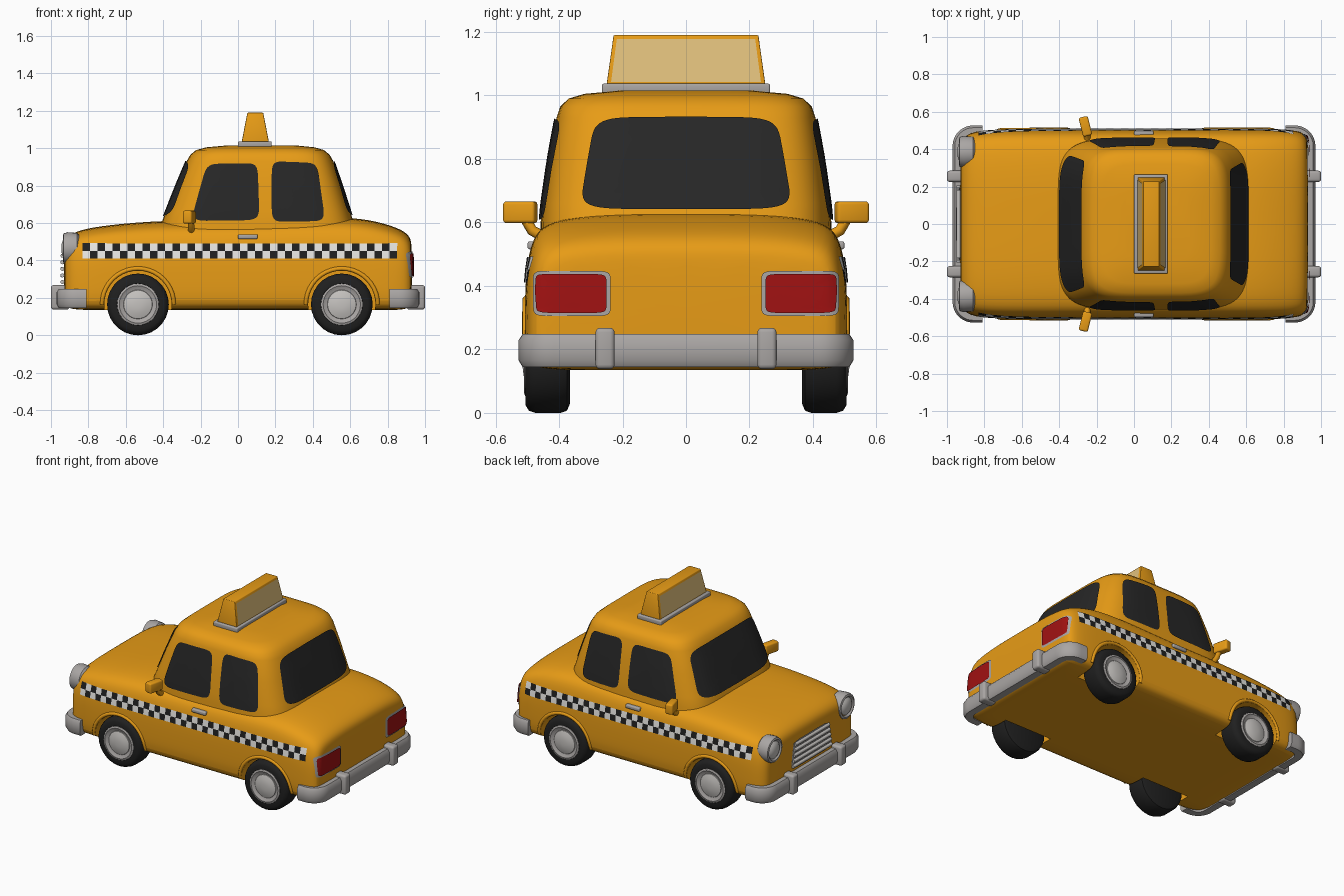
import bpy, bmesh, math
from mathutils import Vector
from mathutils.bvhtree import BVHTree

if "Cube" in bpy.data.objects:
    bpy.data.objects.remove(bpy.data.objects["Cube"])


def material(name, r, g, b):
    m = bpy.data.materials.new(name)
    m.diffuse_color = (r, g, b, 1)
    m.use_nodes = True
    m.node_tree.nodes["Principled BSDF"].inputs["Base Color"].default_value = m.diffuse_color
    return m


PAINT = material("taxi yellow", 0.80, 0.33, 0.008)
CHROME = material("chrome grey", 0.40, 0.38, 0.37)
LIGHT = material("pale metal", 0.56, 0.54, 0.52)
GLASS = material("dark glass", 0.02, 0.02, 0.02)
TYRE = material("tyre black", 0.014, 0.014, 0.014)
RED = material("lamp red", 0.36, 0.006, 0.006)
WHITE = material("check white", 0.80, 0.79, 0.76)
CREAM = material("sign cream", 0.74, 0.52, 0.20)


def finish(name, bm, mats, smooth=True, recalc=True):
    if recalc:
        bmesh.ops.recalc_face_normals(bm, faces=bm.faces)
    me = bpy.data.meshes.new(name)
    bm.to_mesh(me)
    bm.free()
    ob = bpy.data.objects.new(name, me)
    bpy.context.collection.objects.link(ob)
    for m in mats:
        me.materials.append(m)
    if smooth:
        select(ob)
        bpy.ops.object.shade_smooth_by_angle(angle=math.radians(40))
    return ob


def select(ob):
    bpy.ops.object.select_all(action='DESELECT')
    ob.select_set(True)
    bpy.context.view_layer.objects.active = ob


def loft(name, rings, mat):
    bm = bmesh.new()
    rows = [[bm.verts.new(p) for p in r] for r in rings]
    n = len(rows[0])
    for a, b in zip(rows, rows[1:]):
        for i in range(n):
            bm.faces.new((a[i], a[(i + 1) % n], b[(i + 1) % n], b[i]))
    bm.faces.new(rows[0])
    bm.faces.new(rows[-1])
    return finish(name, bm, [mat])


def squircle(a, n):
    c, s = math.cos(a), math.sin(a)
    return (math.copysign(abs(c) ** (2 / n), c), math.copysign(abs(s) ** (2 / n), s))


def box(name, lo, hi, mat, bevel=0.0, taper=(0, 0)):
    bm = bmesh.new()
    bmesh.ops.create_cube(bm, size=1)
    for v in bm.verts:
        top = v.co.z > 0
        sx, sy = math.copysign(1, v.co.x), math.copysign(1, v.co.y)
        v.co = [lo[i] + (hi[i] - lo[i]) * (v.co[i] + 0.5) for i in range(3)]
        if top:
            v.co.x -= sx * taper[0]
            v.co.y -= sy * taper[1]
    if bevel:
        bmesh.ops.bevel(bm, geom=bm.edges[:], offset=bevel, segments=3, profile=0.5, affect='EDGES')
    return finish(name, bm, [mat])


def lathe(name, profile, centre, axis, mat, seg=28):
    """Turn (radius, distance) points about an axis through the centre."""
    ax = Vector(axis)
    u = Vector((0, 0, 1))
    w = ax.cross(u)
    rings = [[Vector(centre) + ax * d + (u * math.cos(t) + w * math.sin(t)) * max(r, 0.001)
              for t in (2 * math.pi * i / seg for i in range(seg))] for r, d in profile]
    return loft(name, rings, mat)


def tube(name, pts, r, mat):
    cu = bpy.data.curves.new(name, 'CURVE')
    cu.dimensions = '3D'
    cu.bevel_depth, cu.bevel_resolution, cu.use_fill_caps = r, 2, True
    sp = cu.splines.new('POLY')
    sp.points.add(len(pts) - 1)
    for p, q in zip(sp.points, pts):
        p.co = (*q, 1)
    cu.materials.append(mat)
    ob = bpy.data.objects.new(name, cu)
    bpy.context.collection.objects.link(ob)
    select(ob)
    bpy.ops.object.convert(target='MESH')
    bpy.ops.object.shade_smooth_by_angle(angle=math.radians(50))


# Lower body: sections along the car (x, half width, top, bottom)
half = [(0.6, 0), (0.93, 0), (1, 0.08), (1, 0.35), (0.995, 0.62), (0.955, 0.85), (0.85, 0.955), (0.5, 1)]
sections = [(-0.93, 0.41, 0.47, 0.19), (-0.92, 0.455, 0.515, 0.15), (-0.87, 0.497, 0.56, 0.135),
            (-0.7, 0.508, 0.59, 0.135), (-0.4, 0.508, 0.615, 0.135), (0, 0.508, 0.615, 0.135),
            (0.4, 0.508, 0.63, 0.135), (0.62, 0.508, 0.63, 0.135), (0.76, 0.508, 0.605, 0.135),
            (0.88, 0.50, 0.565, 0.135), (0.922, 0.475, 0.525, 0.15), (0.93, 0.43, 0.48, 0.18)]
rings = []
for x, w, t, b in sections:
    side = [(x, w * y, b + (t - b) * f) for y, f in half]
    rings.append([(x, 0, b)] + side + [(x, 0, t)] + [(x, -y, z) for _, y, z in reversed(side)])
body = loft("lower_body", rings, PAINT)
sub = body.modifiers.new("smooth", 'SUBSURF')
sub.levels = sub.render_levels = 2

# Wheel wells
WHEELS = [(x, s) for x in (-0.535, 0.555) for s in (-1, 1)]
RAD = 0.165
select(body)
bpy.ops.object.modifier_apply(modifier="smooth")
for x, s in WHEELS:
    cut = lathe("well_cutter", [(0.18, 0.34), (0.18, 0.7)], (x, 0, RAD), (0, s, 0), PAINT, 40)
    mod = body.modifiers.new("well", 'BOOLEAN')
    mod.operation, mod.solver, mod.object = 'DIFFERENCE', 'EXACT', cut
    select(body)
    bpy.ops.object.modifier_apply(modifier="well")
    bpy.data.objects.remove(cut)
select(body)
bpy.ops.object.shade_smooth_by_angle(angle=math.radians(40))

# Cabin: rounded plans stacked upward (z, front x, rear x, half width)
levels = [(0.45, -0.43, 0.65, 0.46), (0.60, -0.41, 0.62, 0.458), (0.66, -0.385, 0.60, 0.452),
          (0.80, -0.33, 0.555, 0.432), (0.93, -0.275, 0.51, 0.408), (0.965, -0.255, 0.49, 0.396),
          (0.99, -0.225, 0.46, 0.37), (1.005, -0.17, 0.41, 0.32), (1.016, -0.05, 0.3, 0.2)]
rings = []
for z, x0, x1, w in levels:
    pts = [squircle(2 * math.pi * i / 64, 5) for i in range(64)]
    rings.append([((x0 + x1) / 2 + (x1 - x0) / 2 * p, w * q, z) for p, q in pts])
cabin = loft("cabin", rings, PAINT)

bpy.context.view_layer.update()
deps = bpy.context.evaluated_depsgraph_get()
TREES = [BVHTree.FromObject(o, deps) for o in (body, cabin)]


def on_shell(a, z, axis, s, off):
    """Point on the car shell seen along an axis, lifted by off."""
    d = Vector((s, 0, 0)) if axis == 'x' else Vector((0, s, 0))
    start = d * 3 + (Vector((0, a, z)) if axis == 'x' else Vector((a, 0, z)))
    hits = [h for h in (t.ray_cast(start, -d) for t in TREES) if h[0]]
    if not hits:
        hits = [TREES[0].find_nearest(start - d * 2.1)]
    loc, nor = min(hits, key=lambda h: h[3])[:2]
    if nor.dot(d) < 0:
        nor = -nor
    return loc + nor * off


def face_out(bm, axis, s):
    bm.normal_update()
    k = 0 if axis == 'x' else 1
    bmesh.ops.reverse_faces(bm, faces=[f for f in bm.faces if f.normal[k] * s < 0])


def plate(name, corners, axis, s, off, mat, n=7):
    """Rounded four-cornered plate that follows the shell."""
    A, B, C, D = (Vector(c) for c in corners)
    bm = bmesh.new()
    rows, seg, steps = [], 48, 7
    for k in range(1, steps + 1):
        row = []
        for i in range(seg):
            u, v = (0.5 + 0.5 * k / steps * c for c in squircle(2 * math.pi * i / seg, n))
            p = (A * (1 - u) + B * u) * (1 - v) + (D * (1 - u) + C * u) * v
            row.append(bm.verts.new(on_shell(p.x, p.y, axis, s, off)))
        rows.append(row)
    bm.faces.new(rows[0])
    for a, b in zip(rows, rows[1:]):
        for i in range(seg):
            bm.faces.new((a[i], a[(i + 1) % seg], b[(i + 1) % seg], b[i]))
    face_out(bm, axis, s)
    return finish(name, bm, [mat], recalc=False)


# Windscreen and rear window
plate("windscreen", [(-0.37, 0.635), (0.37, 0.635), (0.33, 0.93), (-0.33, 0.93)], 'x', -1, 0.007, GLASS)
plate("rear_window", [(-0.335, 0.64), (0.335, 0.64), (0.285, 0.93), (-0.285, 0.93)], 'x', 1, 0.007, GLASS)

for s in (-1, 1):
    # Side windows
    plate("front_side_window", [(-0.25, 0.61), (0.115, 0.615), (0.105, 0.92), (-0.165, 0.915)], 'y', s, 0.007, GLASS)
    plate("rear_side_window", [(0.18, 0.605), (0.465, 0.61), (0.42, 0.92), (0.18, 0.93)], 'y', s, 0.007, GLASS)

    # Checkered stripe
    bm = bmesh.new()
    cols, rows = 42, 2
    grid = [[bm.verts.new(on_shell(-0.83 + 1.68 * i / cols, 0.41 + 0.08 * j / rows, 'y', s, 0.006))
             for j in range(rows + 1)] for i in range(cols + 1)]
    for i in range(cols):
        for j in range(rows):
            f = bm.faces.new((grid[i][j], grid[i + 1][j], grid[i + 1][j + 1], grid[i][j + 1]))
            f.material_index = (i + j) % 2
    face_out(bm, 'y', s)
    finish("checker_stripe", bm, [WHITE, TYRE], recalc=False)

    # Door handle
    y = abs(on_shell(0.05, 0.527, 'y', s, 0).y)
    ys = sorted((s * (y - 0.02), s * (y + 0.016)))
    box("door_handle", (0.0, ys[0], 0.515), (0.105, ys[1], 0.54), CHROME, 0.007)

    # Wing mirror and arm
    mirror = box("wing_mirror", (-0.025, -0.052, -0.034), (0.025, 0.052, 0.034), PAINT, 0.01)
    mirror.location = (-0.26, s * 0.522, 0.632)
    mirror.rotation_euler.z = s * math.radians(14)
    tube("mirror_arm", [(-0.25, s * 0.45, 0.555), (-0.25, s * 0.485, 0.575), (-0.252, s * 0.505, 0.61)], 0.017, PAINT)

    # Tail lamp with bright rim
    a, b = s * 0.237, s * 0.478
    plate("tail_lamp_rim", [(a, 0.305), (b, 0.305), (b, 0.447), (a, 0.447)], 'x', 1, 0.005, CHROME, 9)
    a, b = s * 0.25, s * 0.468
    plate("tail_lamp", [(a, 0.315), (b, 0.315), (b, 0.437), (a, 0.437)], 'x', 1, 0.011, RED, 9)

    # Headlamp
    spot = (-0.9, s * 0.385, 0.465)
    lathe("headlamp_rim", [(0.06, -0.06), (0.082, -0.04), (0.086, 0.01), (0.08, 0.032), (0.068, 0.036),
                           (0.058, 0.026)], spot, (-1, 0, 0), CHROME)
    lathe("headlamp_lens", [(0.062, 0.0), (0.06, 0.024), (0.045, 0.036), (0.024, 0.043), (0, 0.045)],
          spot, (-1, 0, 0), LIGHT)

# Grille with horizontal bars
plate("grille_panel", [(-0.22, 0.265), (0.22, 0.265), (0.19, 0.445), (-0.19, 0.445)], 'x', -1, 0.006, CHROME)
for k in range(5):
    z, w = 0.285 + 0.035 * k, 0.205 - 0.006 * k
    tube("grille_bar", [on_shell(w * t / 4, z, 'x', -1, 0.01) for t in range(-4, 5)], 0.011, LIGHT)

# Wheels and arch lips
for x, s in WHEELS:
    c, ax = (x, 0, RAD), (0, s, 0)
    lathe("tyre", [(0, 0.365), (0.135, 0.365), (0.158, 0.375), (RAD, 0.395), (RAD, 0.475), (0.158, 0.495),
                   (0.14, 0.506), (0.112, 0.506), (0.105, 0.49), (0, 0.49)], c, ax, TYRE)
    lathe("wheel_rim", [(0.112, 0.48), (0.111, 0.507), (0.1, 0.511), (0.076, 0.498), (0, 0.498)], c, ax, CHROME)
    lathe("hubcap", [(0.08, 0.495), (0.076, 0.502), (0.05, 0.511), (0.02, 0.515), (0, 0.515)], c, ax, LIGHT)
    arc = [math.pi * i / 20 for i in range(21)]
    tube("arch_lip", [on_shell(x + 0.192 * math.cos(t), RAD + 0.192 * math.sin(t), 'y', s, -0.003) for t in arc],
         0.012, PAINT)

# Wraparound bumpers with guards
for s, name in ((-1, "front"), (1, "rear")):
    arc = [math.pi / 2 * i / 8 for i in range(9)]
    outer = [(0.81, 0.527)] + [(0.86 + 0.11 * math.sin(t), 0.417 + 0.11 * math.cos(t)) for t in arc]
    inner = [(0.81, 0.467)] + [(0.86 + 0.05 * math.sin(t), 0.417 + 0.05 * math.cos(t)) for t in arc]
    outer += [(x, -y) for x, y in reversed(outer)]
    inner += [(x, -y) for x, y in reversed(inner)]
    rows = [[(s * ox, oy, 0.165), (s * ox, oy, 0.23), (s * (ox * 0.8 + ix * 0.2), oy * 0.8 + iy * 0.2, 0.248),
             (s * ix, iy, 0.248), (s * ix, iy, 0.145), (s * (ox * 0.8 + ix * 0.2), oy * 0.8 + iy * 0.2, 0.145)]
            for (ox, oy), (ix, iy) in zip(outer, inner)]
    loft(name + "_bumper", rows, CHROME)
    for y in (-0.255, 0.255):
        xs = sorted((s * 0.9, s * 1.0))
        box(name + "_bumper_guard", (xs[0], y - 0.03, 0.138), (xs[1], y + 0.03, 0.268), CHROME, 0.014)

# Roof sign: base, wedge body and cream panels
box("sign_base", (0.0, -0.265, 1.005), (0.18, 0.265, 1.037), CHROME, 0.006)
box("sign_body", (0.02, -0.25, 1.035), (0.165, 0.25, 1.19), PAINT, 0.004, (0.03, 0.022))
for s in (-1, 1):
    bm = bmesh.new()
    quad = [(0.05, -0.236), (0.05, 0.236), (0.92, 0.218), (0.92, -0.218)]
    bm.faces.new([bm.verts.new((0.0925 + s * (0.0725 - 0.03 * f + 0.004), y, 1.035 + 0.155 * f)) for f, y in quad])
    face_out(bm, 'x', s)
    finish("sign_panel", bm, [CREAM], False, False)
